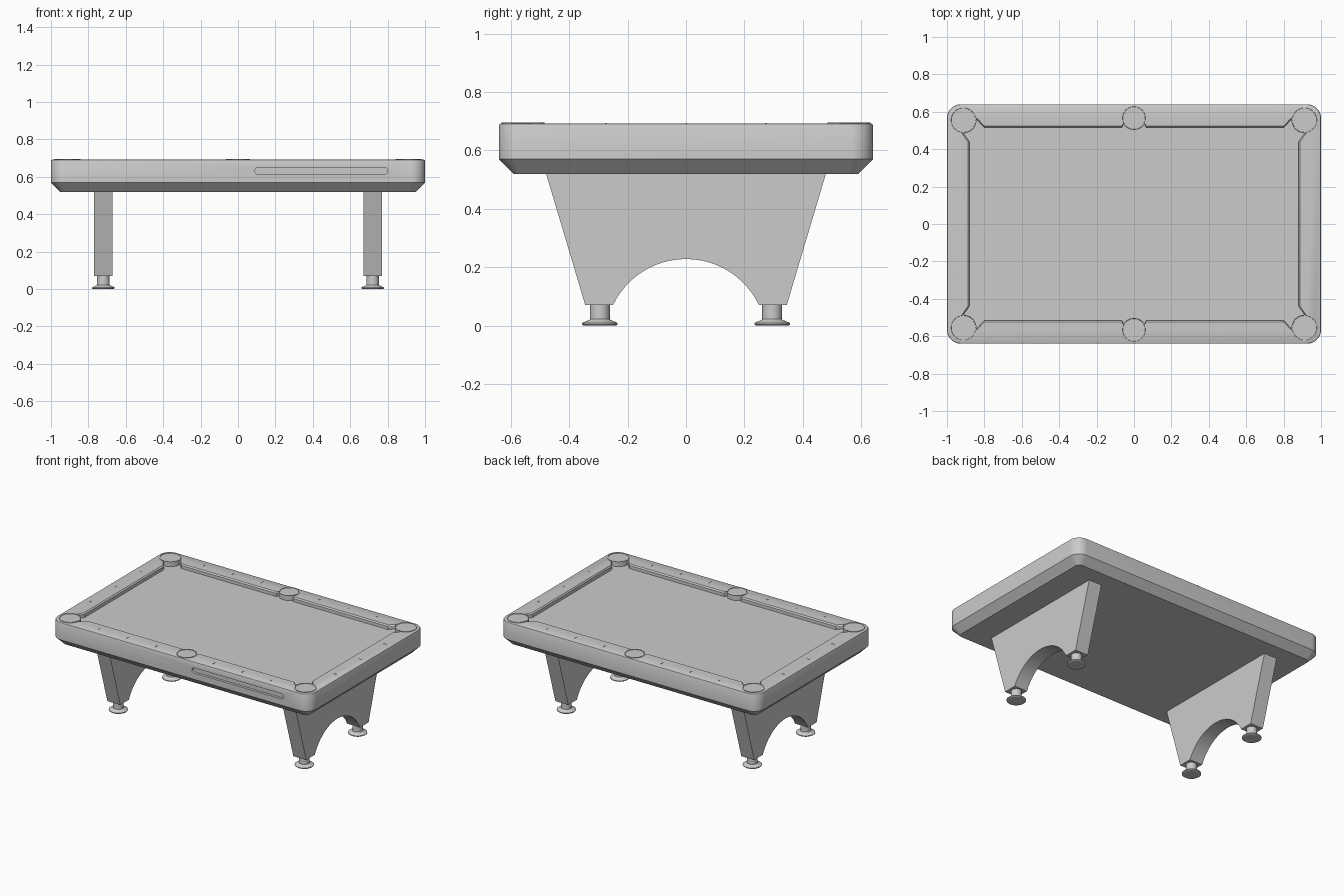
import bpy, bmesh, math
from mathutils import Vector

cube = bpy.data.objects.get("Cube")
if cube:
    bpy.data.objects.remove(cube, do_unlink=True)

GREY = bpy.data.materials.new("plain grey")
GREY.use_nodes = True
COLOUR = (0.6, 0.6, 0.6, 1)
GREY.diffuse_color = COLOUR
GREY.node_tree.nodes["Principled BSDF"].inputs["Base Color"].default_value = COLOUR

TOP = 0.692      # rail top
BED = 0.662      # playing surface
QUADS = [(1, 1), (-1, 1), (-1, -1), (1, -1)]


def loft(name, rings, smooth=True):
    """Skin a stack of equal-length closed rings and cap both ends."""
    bm = bmesh.new()
    rows = [[bm.verts.new(p) for p in ring] for ring in rings]
    n = len(rows[0])
    for a, b in zip(rows, rows[1:]):
        for i in range(n):
            j = (i + 1) % n
            bm.faces.new((a[i], a[j], b[j], b[i]))
    bm.faces.new(rows[0][::-1])
    bm.faces.new(rows[-1])
    bmesh.ops.recalc_face_normals(bm, faces=bm.faces)
    mesh = bpy.data.meshes.new(name)
    bm.to_mesh(mesh)
    bm.free()
    mesh.materials.append(GREY)
    obj = bpy.data.objects.new(name, mesh)
    bpy.context.collection.objects.link(obj)
    if smooth:
        shade(obj)
    return obj


def shade(obj):
    bpy.ops.object.select_all(action="DESELECT")
    obj.select_set(True)
    bpy.context.view_layer.objects.active = obj
    bpy.ops.object.shade_smooth_by_angle(angle=math.radians(30))


def rounded(hx, hy, r, z, steps=10):
    """Rounded rectangle ring, counter-clockwise."""
    pts = []
    for q, (sx, sy) in enumerate(QUADS):
        for i in range(steps + 1):
            a = math.pi / 2 * (q + i / steps)
            pts.append((sx * (hx - r) + r * math.cos(a), sy * (hy - r) + r * math.sin(a), z))
    return pts


def lathe(name, x, y, profile, n=32):
    rings = [[(x + r * math.cos(2 * math.pi * i / n), y + r * math.sin(2 * math.pi * i / n), z)
              for i in range(n)] for r, z in profile]
    return loft(name, rings)


def cut(obj, cutter):
    mod = obj.modifiers.new("cut", "BOOLEAN")
    mod.operation = "DIFFERENCE"
    mod.solver = "EXACT"
    mod.object = cutter
    bpy.context.view_layer.objects.active = obj
    bpy.ops.object.modifier_apply(modifier=mod.name)
    bpy.data.objects.remove(cutter, do_unlink=True)


# Table body: chamfered underside, upright apron, softened top edge
body = loft("table_body", [
    rounded(0.95, 0.59, 0.03, 0.52),
    rounded(1.0, 0.64, 0.075, 0.57),
    rounded(1.0, 0.64, 0.075, TOP - 0.006),
    rounded(0.998, 0.638, 0.073, TOP - 0.002),
    rounded(0.994, 0.634, 0.069, TOP)])

# Bed recess with angled jaws opening into the pockets
jaw = [(0.915, 0.49), (0.88, 0.44)]
quarter = [(0.88, 0.44), (0.912, 0.485), (0.842, 0.56), (0.8, 0.515),
           (0.065, 0.515), (0.045, 0.56)]
outline = []
for sx, sy in QUADS:
    pts = [(sx * x, sy * y) for x, y in quarter]
    outline += pts if sx * sy > 0 else pts[::-1]


def bed_ring(z, grow):
    return [(x + math.copysign(grow, x) * (abs(x) > 0.87), 
             y + math.copysign(grow, y) * (abs(y) > 0.5), z) for x, y in outline]


cut(body, loft("bed_cutter", [bed_ring(BED, 0), bed_ring(TOP - 0.008, 0),
                              bed_ring(TOP + 0.006, 0.014)], False))

# Ball return window in the front apron
slot = [(x, 0, z + 0.632) for x, _, z in
        [(p[0] + 0.445, 0, p[1]) for p in rounded(0.355, 0.018, 0.0179, 0)]]
cut(body, loft("slot_cutter", [[(x, y, z) for x, _, z in slot] for y in (-0.7, -0.622)], False))
shade(body)

# Pocket discs with a thin raised rim
pockets = [(sx * 0.912, sy * 0.555, 0.07) for sx, sy in QUADS]
pockets += [(0, s * 0.567, 0.065) for s in (1, -1)]
for x, y, r in pockets:
    lathe("pocket", x, y, [(r, BED - 0.01), (r, TOP + 0.004), (r - 0.004, TOP + 0.004),
                           (r - 0.005, TOP + 0.001)], 40)

# Rail sights
sights = [(s * x, t * 0.585, 0.002, 0.01) for s, t in QUADS for x in (0.223, 0.446, 0.669)]
sights += [(s * 0.945, y, 0.01, 0.002) for s in (1, -1) for y in (-0.275, 0, 0.275)]
for x, y, hx, hy in sights:
    loft("rail_sight", [[(x + a * hx, y + b * hy, z) for a, b in QUADS]
                        for z in (TOP - 0.002, TOP + 0.002)], False)

# Legs: tapered slabs with an arched opening
ARCH_R, ARCH_Z = 0.277, -0.049
half = math.asin(0.25 / ARCH_R)
profile = [(0.345, 0.07), (0.482, 0.53), (-0.482, 0.53), (-0.345, 0.07)]
profile += [(ARCH_R * math.sin(a), ARCH_Z + ARCH_R * math.cos(a))
            for a in (half * (i / 12 - 1) for i in range(25))]
for side, name in ((1, "left_leg"), (-1, "right_leg")):
    loft(name, [[(side * x, y, z) for y, z in profile] for x in (0.67, 0.77)])
    # Levelling feet
    for y in (-0.295, 0.295):
        lathe("levelling_foot", side * 0.72, y,
              [(0.055, 0), (0.061, 0.004), (0.061, 0.009), (0.036, 0.02), (0.034, 0.022),
               (0.034, 0.075)])
